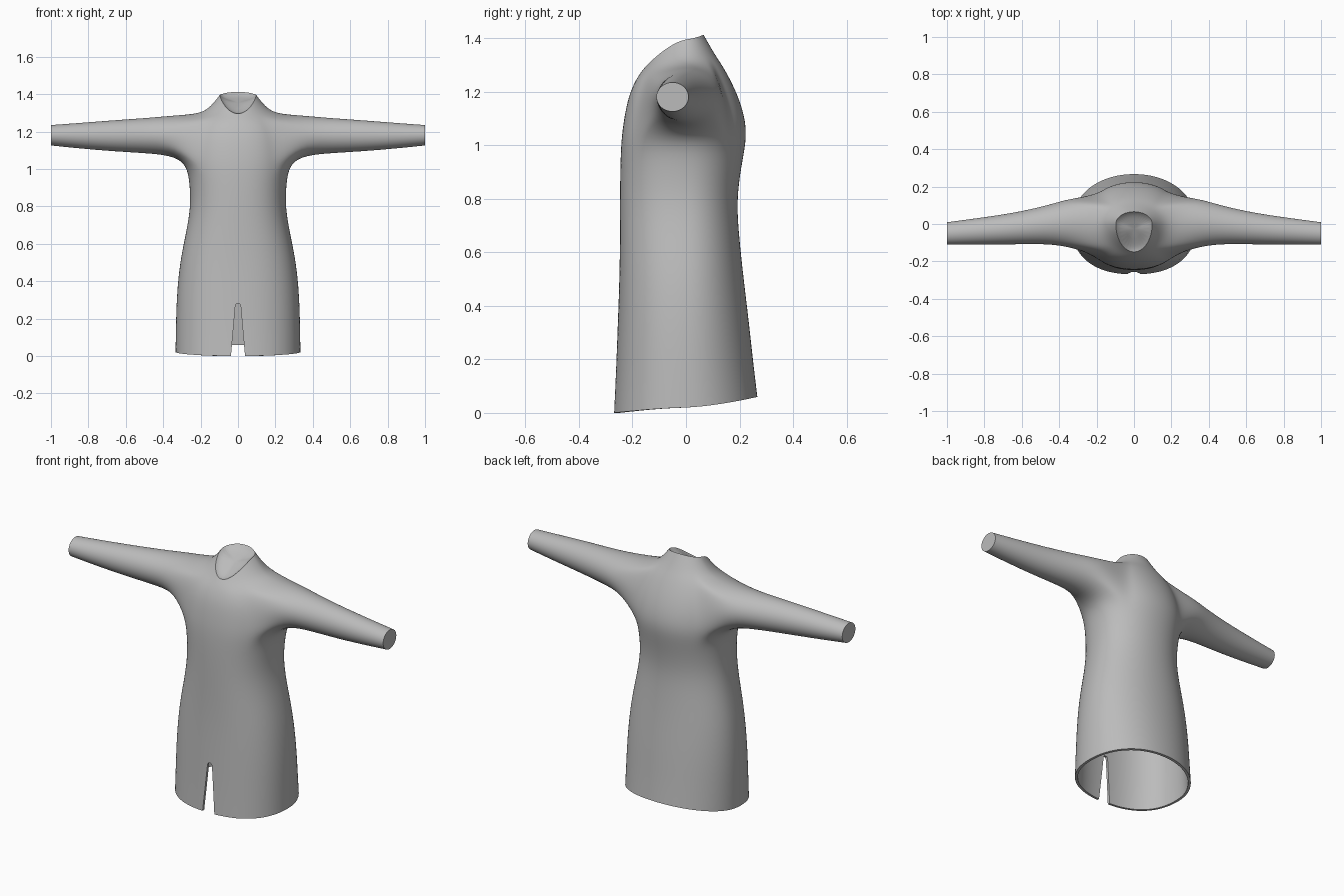
import bpy, bmesh, math

if "Cube" in bpy.data.objects:
    bpy.data.objects.remove(bpy.data.objects["Cube"])

cloth = bpy.data.materials.new("grey_cloth")
cloth.use_nodes = True
cloth.diffuse_color = (0.5, 0.5, 0.5, 1)
cloth.node_tree.nodes["Principled BSDF"].inputs["Base Color"].default_value = (0.5, 0.5, 0.5, 1)

COLS, SIDE = 32, 4          # columns round the body, half width of an armhole
# height, half width, front, back, front drop, back rise
BODY = [
    (0.02, 0.335, -0.27, 0.268, 0.02, 0.04),
    (0.15, 0.333, -0.263, 0.253, 0.015, 0.03),
    (0.32, 0.329, -0.256, 0.236, 0.01, 0.02),
    (0.50, 0.312, -0.249, 0.215, 0, 0.01),
    (0.65, 0.280, -0.247, 0.200, 0, 0),
    (0.79, 0.254, -0.247, 0.189, 0, 0),
    (0.92, 0.258, -0.246, 0.207, 0, 0),
    (1.02, 0.275, -0.242, 0.227, 0, 0),
    (1.09, 0.272, -0.233, 0.223, 0, 0),
    (1.16, 0.262, -0.222, 0.204, 0.01, 0),
    (1.23, 0.240, -0.208, 0.174, 0.03, 0),
    (1.295, 0.200, -0.187, 0.138, 0.05, 0),
    (1.335, 0.145, -0.167, 0.110, 0.06, 0),
    (1.395, 0.098, -0.150, 0.066, 0.10, 0.017),
]
HOLE_LOW, HOLE_TOP = 7, 11  # body rows bounding each armhole
# x, bottom, top, front, back
SLEEVE = [
    (0.34, 1.066, 1.287, -0.125, 0.14),
    (0.46, 1.082, 1.275, -0.106, 0.10),
    (0.65, 1.092, 1.262, -0.110, 0.058),
    (0.85, 1.109, 1.246, -0.111, 0.03),
    (1.00, 1.125, 1.235, -0.111, 0.01),
]

bm = bmesh.new()
crease = bm.edges.layers.float.new("crease_edge")


def body_ring(z, w, front, back, drop, rise):
    ring = []
    for i in range(COLS):
        a = math.tau * i / COLS
        c, s = math.cos(a), math.sin(a)
        p = 2.0 if z > 1.3 else (2.4 if s < 0 else 2.1)
        r = (abs(c) ** p + abs(s) ** p) ** (-1 / p)
        lift = abs(s * r) ** 1.5 * (-drop if s < 0 else rise)
        y = s * r * (-front if s < 0 else back)
        ring.append(bm.verts.new((w * c * r, y, z + lift)))
    return ring


def bridge(a, b, skip=lambda i: False):
    n = len(a)
    for i in range(n):
        if not skip(i):
            j = (i + 1) % n
            bm.faces.new((a[i], a[j], b[j], b[i]))


def sharpen(ring):
    for i, v in enumerate(ring):
        bm.edges.get((v, ring[i - 1]))[crease] = 1.0


def in_armhole(i):
    k = (i + SIDE) % (COLS // 2)
    return k < 2 * SIDE


# Body with an armhole on each side
rings = [body_ring(*row) for row in BODY]
for k in range(len(rings) - 1):
    open_row = HOLE_LOW <= k < HOLE_TOP
    bridge(rings[k], rings[k + 1], in_armhole if open_row else lambda i: False)

# Sunken neck opening
neck = rings[-1]
inner = [bm.verts.new((v.co.x * 0.75, -0.03 + (v.co.y + 0.03) * 0.75,
                       v.co.z * 0.75 + 1.345 * 0.25 - 0.012)) for v in neck]
bridge(neck, inner)
bm.faces.new(inner)
sharpen(neck)

# Sleeves grown from the armholes
for side, mid in ((1, 0), (-1, COLS // 2)):
    def at(row, k):
        return rings[row][(mid + side * k) % COLS]
    loop = [at(HOLE_LOW, k) for k in range(-SIDE, SIDE)]
    loop += [at(r, SIDE) for r in range(HOLE_LOW, HOLE_TOP)]
    loop += [at(HOLE_TOP, k) for k in range(SIDE, -SIDE, -1)]
    loop += [at(r, -SIDE) for r in range(HOLE_TOP, HOLE_LOW, -1)]
    n = len(loop)
    for x, low, top, front, back in SLEEVE:
        ring = []
        for i in range(n):
            a = math.tau * (i - SIDE) / n - math.pi / 2
            ring.append(bm.verts.new((side * x,
                                      (front + back) / 2 + math.cos(a) * (back - front) / 2,
                                      (low + top) / 2 + math.sin(a) * (top - low) / 2)))
        bridge(loop, ring)
        loop = ring
    bm.faces.new(loop)
    sharpen(loop)

bmesh.ops.recalc_face_normals(bm, faces=bm.faces)
mesh = bpy.data.meshes.new("tunic")
bm.to_mesh(mesh)
bm.free()
tunic = bpy.data.objects.new("tunic", mesh)
mesh.materials.append(cloth)
bpy.context.collection.objects.link(tunic)

# Wedge that cuts the front slit
bm = bmesh.new()
outline = [(-0.042, -0.05), (0.042, -0.05), (0.014, 0.27), (0.008, 0.28), (-0.008, 0.28), (-0.014, 0.27)]
face = bm.faces.new([bm.verts.new((x, -0.4, z)) for x, z in outline])
out = bmesh.ops.extrude_face_region(bm, geom=[face])
bmesh.ops.translate(bm, vec=(0, 0.3, 0), verts=[g for g in out["geom"] if isinstance(g, bmesh.types.BMVert)])
bmesh.ops.recalc_face_normals(bm, faces=bm.faces)
wedge = bpy.data.meshes.new("slit_cutter")
bm.to_mesh(wedge)
bm.free()
wedge.materials.append(cloth)
cutter = bpy.data.objects.new("slit_cutter", wedge)
cutter.hide_render = True
bpy.context.collection.objects.link(cutter)

# Smooth the cloth, give it thickness and cut the slit
sub = tunic.modifiers.new("smooth", 'SUBSURF')
sub.levels = sub.render_levels = 2
thick = tunic.modifiers.new("thickness", 'SOLIDIFY')
thick.thickness, thick.offset = 0.015, -1
cut = tunic.modifiers.new("slit", 'BOOLEAN')
cut.operation, cut.object, cut.solver = 'DIFFERENCE', cutter, 'EXACT'

bpy.ops.object.select_all(action='DESELECT')
tunic.select_set(True)
bpy.context.view_layer.objects.active = tunic
for name in ("smooth", "thickness", "slit"):
    bpy.ops.object.modifier_apply(modifier=name)
bpy.data.objects.remove(cutter)
bpy.ops.object.shade_smooth_by_angle(angle=math.radians(35))
